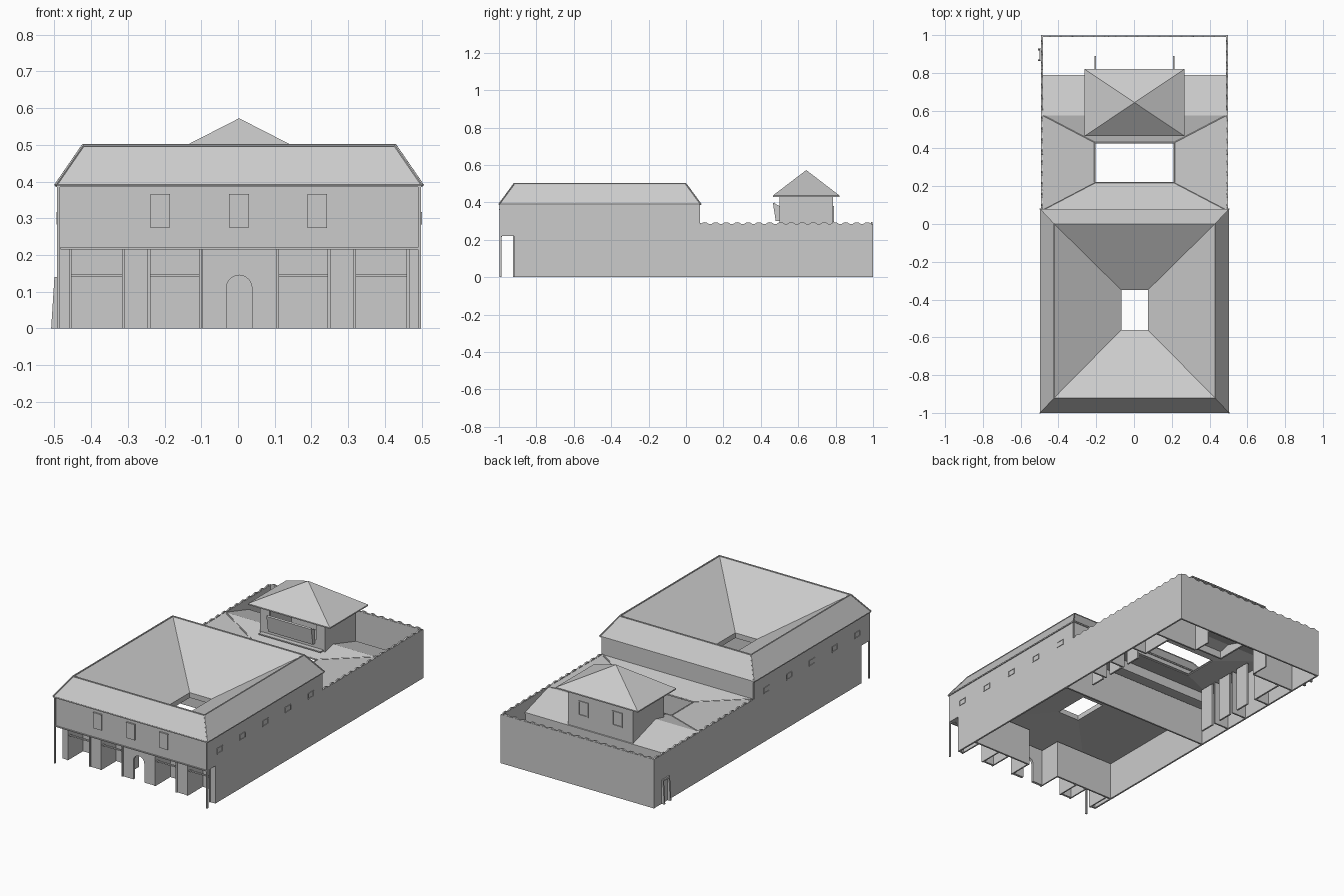
import bpy, bmesh, math
from mathutils import Vector, Matrix

if "Cube" in bpy.data.objects:
    bpy.data.objects.remove(bpy.data.objects["Cube"])

stone = bpy.data.materials.new("light_grey_stone")
stone.use_nodes = True
GREY = (0.6, 0.6, 0.6, 1)
stone.diffuse_color = GREY
stone.node_tree.nodes["Principled BSDF"].inputs["Base Color"].default_value = GREY
AXIS_X = 0.003  # the house's centre line, allowing for the side door surround


def finish(name, bm):
    bmesh.ops.recalc_face_normals(bm, faces=bm.faces)
    bmesh.ops.translate(bm, vec=(AXIS_X, 0, 0), verts=bm.verts)
    mesh = bpy.data.meshes.new(name)
    bm.to_mesh(mesh)
    bm.free()
    mesh.materials.append(stone)
    obj = bpy.data.objects.new(name, mesh)
    bpy.context.collection.objects.link(obj)
    return obj


def boxes(name, specs, mirror=False):
    """One object of boxes given as x, y and z ranges, optionally copied to -x."""
    bm = bmesh.new()
    for x, y, z in specs:
        for side in ((1, -1) if mirror else (1,)):
            lo = Vector((x[0] * side, y[0], z[0]))
            hi = Vector((x[1] * side, y[1], z[1]))
            size = hi - lo
            size.x = abs(size.x)
            m = Matrix.Translation((lo + hi) / 2) @ Matrix.Diagonal(size.to_4d())
            bmesh.ops.create_cube(bm, size=1, matrix=m)
    return finish(name, bm)


def corners(ring):
    x, y0, y1, z = ring
    return [Vector(p) for p in ((-x, y0, z), (x, y0, z), (x, y1, z), (-x, y1, z))]


def loft(name, rings):
    """Skin a closed chain of rectangular rings (half width, front, back, height)."""
    bm = bmesh.new()
    loops = [[bm.verts.new(p) for p in corners(r)] for r in rings]
    for a, b in zip(loops, loops[1:] + loops[:1]):
        for i in range(4):
            j = (i + 1) % 4
            bm.faces.new((a[i], a[j], b[j], b[i]))
    return finish(name, bm)


def rods(name, lines, radius, sides=6):
    bm = bmesh.new()
    for a, b in lines:
        a, b = Vector(a), Vector(b)
        turn = (b - a).to_track_quat('Z', 'Y').to_matrix().to_4x4()
        bmesh.ops.create_cone(bm, cap_ends=True, segments=sides, radius1=radius,
                              radius2=radius, depth=(b - a).length,
                              matrix=Matrix.Translation((a + b) / 2) @ turn)
    return finish(name, bm)


def ring_lines(ring):
    c = corners(ring)
    return [(c[i], c[(i + 1) % 4]) for i in range(4)]


def prism(name, points, axis, start, end):
    """Extrude a profile along x or y."""
    bm = bmesh.new()
    place = (lambda u, v: (start, u, v)) if axis == 'x' else (lambda u, v: (u, start, v))
    face = bm.faces.new([bm.verts.new(place(u, v)) for u, v in points])
    moved = bmesh.ops.extrude_face_region(bm, geom=[face])["geom"]
    step = Vector((end - start, 0, 0)) if axis == 'x' else Vector((0, end - start, 0))
    bmesh.ops.translate(bm, vec=step, verts=[v for v in moved if isinstance(v, bmesh.types.BMVert)])
    return finish(name, bm)


def frame(u, v, z, half, tall, edge):
    """Bars of a rectangular frame: centre u, depth range v, as (u, v, z) ranges."""
    sides = [((u + s * half - edge, u + s * half + edge), v, (z, z + tall)) for s in (-1, 1)]
    return sides + [((u - half, u + half), v, (h - edge, h + edge)) for h in (z + edge, z + tall - edge)]


FRONT, SHOP_BACK, MID = -0.92, -0.785, 0.07
FLOOR, EAVE, YARD, WELL = 0.22, 0.39, 0.285, 0.25

# Main house roof: outer slopes, inward slopes, light shaft and ceiling
eave = (0.5, -1, 0.08, EAVE)
ridge = (0.425, FRONT, 0, 0.499)
well = (0.07, -0.56, -0.35, 0.28)
loft("main_roof", [eave, ridge, well, (*well[:3], 0.25), (0.485, -0.985, MID, FLOOR),
                   (0.485, -0.985, MID, 0.385), (*eave[:3], 0.385)])
rods("roof_ridge_tiles", ring_lines(ridge) + list(zip(corners(eave), corners(ridge))), 0.004)
rods("eave_trim", ring_lines((0.497, -0.996, 0.077, EAVE)), 0.004)

# Outer walls of the house
boxes("house_side_walls", [((0.485, 0.495), (FRONT, MID), (0, EAVE)),
                           ((0.485, 0.495), (-0.99, FRONT), (FLOOR, EAVE))], True)
boxes("upper_front_wall", [((-0.49, 0.49), (-0.99, -0.975), (FLOOR, EAVE))])
boxes("upper_wall_sill", [((-0.487, 0.487), (-0.996, -0.985), (0.215, 0.22))])
boxes("house_rear_wall", [((-0.49, 0.49), (0.06, 0.075), (FLOOR, EAVE))])
boxes("hall_rear_partition", [((-0.49, 0.49), (0, 0.01), (0, FLOOR))])
boxes("porch_corner_post", [((0.488, 0.496), (-0.997, -0.987), (0, EAVE))], True)

# Shop fronts: piers, dividing walls, transoms and back wall
shop = []
for inner, outer in ((0.105, 0.245), (0.315, 0.46)):
    for x in (inner, outer):
        shop.append(((x - 0.004, x + 0.004), (FRONT - 0.005, SHOP_BACK), (0, FLOOR)))
    shop.append(((inner, outer), (FRONT + 0.004, FRONT + 0.014), (0.14, 0.147)))
shop.append(((0.245, 0.315), (FRONT, FRONT + 0.012), (0, FLOOR)))
shop.append(((0.46, 0.49), (FRONT, FRONT + 0.012), (0, FLOOR)))
shop.append(((0.1, 0.49), (SHOP_BACK, SHOP_BACK + 0.01), (0, FLOOR)))
boxes("shop_walls", shop, True)

# Arched entrance
arch = [(0.035 * math.cos(a), 0.11 + 0.035 * math.sin(a))
        for a in (math.pi * i / 12 for i in range(13))]
prism("entrance_wall", [(0.1, 0), (0.1, FLOOR), (-0.1, FLOOR), (-0.1, 0), (-0.035, 0)]
      + arch[::-1] + [(0.035, 0)], 'y', FRONT, FRONT + 0.015)

# Front shutters and small side windows
shutters = (-0.215, 0, 0.213)
boxes("front_shutters", [((x - 0.026, x + 0.026), (-0.996, -0.988), (0.273, 0.36)) for x in shutters])
boxes("shutter_heads", [((x - 0.027, x + 0.027), (-0.999, -0.988), (0.36, 0.366)) for x in shutters])
bars = []
for i in range(5):
    for y, x, z in frame(-0.88 + 0.21 * i, (0.494, 0.498), 0.283, 0.024, 0.034, 0.002):
        bars.append((x, y, z))
boxes("side_window_frames", bars, True)

# Garden boundary wall with a scalloped coping
boxes("garden_side_walls", [((0.485, 0.495), (MID, 1), (0, YARD))], True)
boxes("garden_rear_wall", [((-0.495, 0.495), (0.989, 0.999), (0, YARD))])
tiles = []
low = YARD - 0.02
for i in range(16):
    y = 0.1 + 0.058 * i
    for s in (-1, 1):
        tiles.append(((s * 0.486, y, low), (s * 0.494, y, low)))
for i in range(17):
    x = -0.464 + 0.058 * i
    tiles.append(((x, 0.99, low), (x, 0.998, low)))
rods("coping_tiles", tiles, 0.029, 16)

# Courtyard roof sloping gently inward to an open well
outer, inner = (0.487, 0.075, 0.575, YARD), (0.21, 0.22, 0.43, WELL)
loft("courtyard_roof", [outer, inner, (*inner[:3], WELL - 0.008), (*outer[:3], YARD - 0.008)])
rods("courtyard_roof_trim", list(zip(corners(outer), corners(inner))) + ring_lines(inner), 0.004)

# Rear room roof falling towards the garden
prism("rear_room_roof", [(0.575, YARD), (0.79, FLOOR), (0.79, 0.212), (0.575, 0.277)], 'x', -0.487, 0.487)

# Rooms beside and behind the courtyard
rooms = [((0.39, 0.4), (y, y + 0.09), (0, 0.26)) for y in (0.12, 0.27, 0.42)]
rooms += [((0.39, 0.485), (y, y + 0.01), (0, 0.26)) for y in (0.225, 0.375, 0.57)]
rooms += [((0.21, 0.485), (0.775, 0.785), (0, FLOOR)),
          ((0.39, 0.4), (0.58, 0.78), (0, FLOOR)),
          ((0.203, 0.211), (0.785, 0.89), (0, 0.16))]
boxes("courtyard_rooms", rooms, True)

# Pavilion with a pyramid roof
boxes("pavilion_side_walls", [((0.2, 0.21), (0.5, 0.785), (FLOOR, 0.44)),
                              ((0.15, 0.21), (0.5, 0.51), (FLOOR, 0.44))], True)
boxes("pavilion_rear_wall", [((-0.21, 0.21), (0.775, 0.785), (0.16, 0.44))])
boxes("pavilion_front_wall", [((-0.15, 0.15), (0.5, 0.51), (FLOOR, 0.32)),
                              ((-0.15, 0.15), (0.5, 0.51), (0.41, 0.44))])
boxes("pavilion_step", [((-0.2, 0.2), (0.472, 0.5), (0.27, 0.277))])
prism("balcony_panel", [(0.465, 0.395), (0.472, 0.4), (0.49, 0.3), (0.48, 0.3)], 'x', -0.145, 0.145)
for x in (-0.145, 0.14):
    prism("balcony_end", [(0.468, 0.398), (0.5, 0.38), (0.5, 0.3), (0.482, 0.3)], 'x', x, x + 0.005)
tip = (0.001, 0.642, 0.644, 0.572)
eaves = (0.265, 0.465, 0.82, 0.437)
loft("pavilion_roof", [tip, eaves, (*eaves[:3], 0.43), (0.001, 0.642, 0.644, 0.43)])
boxes("pavilion_window_frames", [bar for x in (-0.11, 0.11)
                                 for bar in frame(x, (0.784, 0.79), 0.295, 0.028, 0.085, 0.003)])

# Garden side door in a sloping surround
for y0, y1 in ((0.862, 0.872), (0.918, 0.928)):
    prism("door_jamb", [(-0.495, 0), (-0.512, 0), (-0.503, 0.14), (-0.495, 0.14)], 'y', y0, y1)
boxes("door_lintel", [((-0.503, -0.495), (0.862, 0.928), (0.13, 0.14))])
